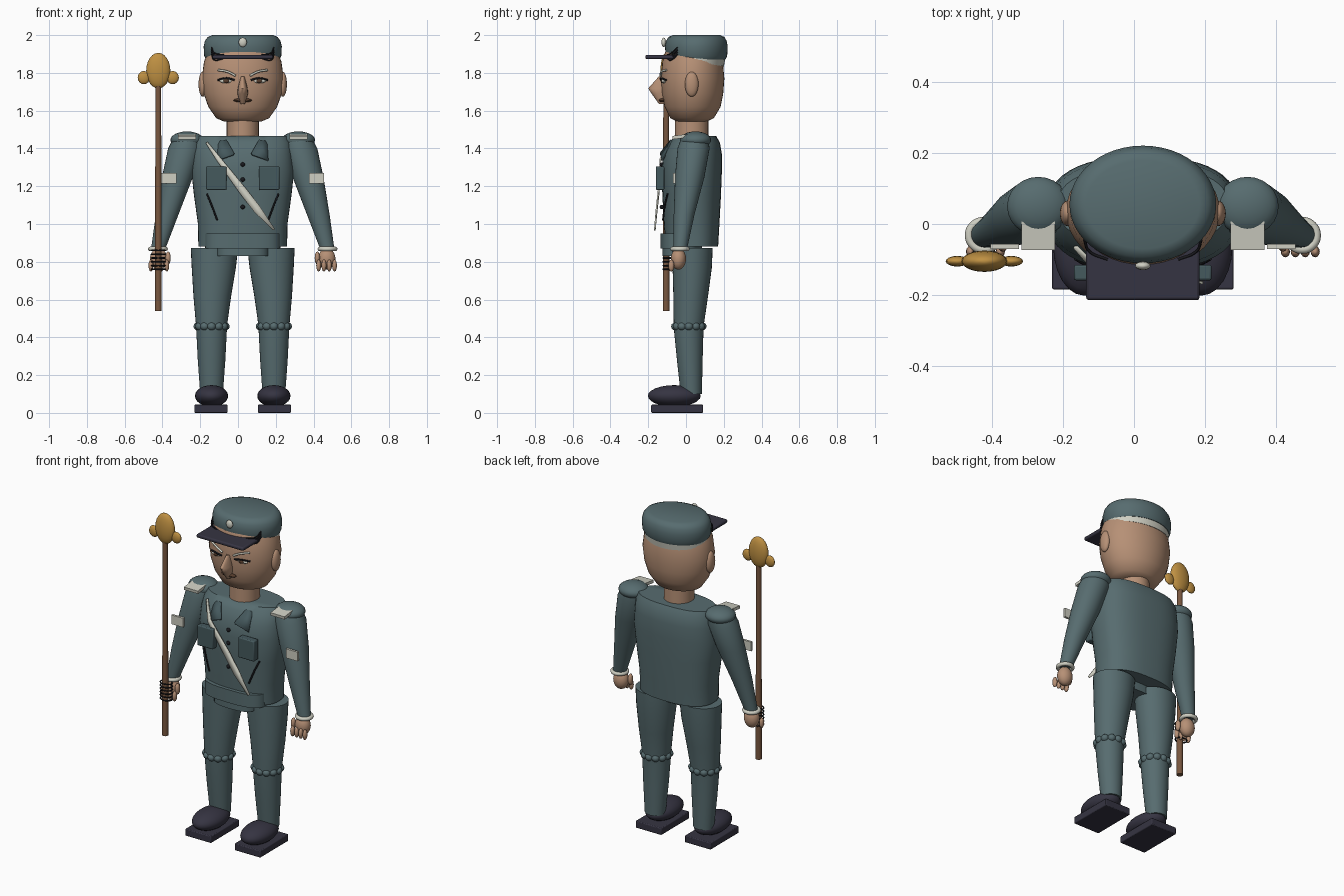
import bpy, bmesh, math
from mathutils import Vector

if bpy.data.objects.get("Cube"):
    bpy.data.objects.remove(bpy.data.objects["Cube"])

C = 0.025  # body centre line; the staff side makes the whole wider


def material(name, r, g, b):
    m = bpy.data.materials.new(name)
    m.use_nodes = True
    m.diffuse_color = (r, g, b, 1)
    bsdf = next(n for n in m.node_tree.nodes if n.type == 'BSDF_PRINCIPLED')
    bsdf.inputs["Base Color"].default_value = (r, g, b, 1)
    return m


TEAL = material("uniform_teal", .095, .15, .16)
DARK = material("dark_teal", .06, .1, .11)
SKIN = material("skin", .47, .28, .18)
WHITE = material("off_white", .62, .62, .54)
NAVY = material("shoe_navy", .036, .034, .054)
WOOD = material("staff_wood", .19, .095, .05)
GOLD = material("gold", .52, .28, .055)
BLACK = material("black", .01, .01, .013)
LIP = material("mouth_brown", .09, .045, .025)


def finish(name, bm, mat, angle=40):
    bmesh.ops.recalc_face_normals(bm, faces=bm.faces[:])
    me = bpy.data.meshes.new(name)
    bm.to_mesh(me)
    bm.free()
    me.materials.append(mat)
    me.shade_smooth()
    me.set_sharp_from_angle(angle=math.radians(angle))
    ob = bpy.data.objects.new(name, me)
    bpy.context.collection.objects.link(ob)
    return ob


def ball(name, loc, size, mat, seg=24):
    bm = bmesh.new()
    bmesh.ops.create_uvsphere(bm, u_segments=seg, v_segments=seg // 2, radius=1)
    bmesh.ops.scale(bm, vec=size, verts=bm.verts)
    ob = finish(name, bm, mat)
    ob.location = loc
    return ob


def box(name, loc, size, mat, bevel=0.0):
    bm = bmesh.new()
    bmesh.ops.create_cube(bm, size=1)
    bmesh.ops.scale(bm, vec=size, verts=bm.verts)
    ob = finish(name, bm, mat)
    ob.location = loc
    if bevel:
        mod = ob.modifiers.new("bevel", 'BEVEL')
        mod.width, mod.segments = bevel, 2
    return ob


def loft(name, sections, mat, power=2.0, n=32):
    """Stack of superellipse rings: (x, y, z, rx, ry)."""
    bm = bmesh.new()
    rings = []
    for x, y, z, rx, ry in sections:
        ring = []
        for i in range(n):
            a = math.tau * i / n
            c, s = math.cos(a), math.sin(a)
            ring.append(bm.verts.new((x + rx * math.copysign(abs(c) ** (2 / power), c),
                                      y + ry * math.copysign(abs(s) ** (2 / power), s), z)))
        rings.append(ring)
    for a, b in zip(rings, rings[1:]):
        for i in range(n):
            bm.faces.new((a[i], a[(i + 1) % n], b[(i + 1) % n], b[i]))
    bm.faces.new(rings[0])
    bm.faces.new(rings[-1])
    return finish(name, bm, mat, 50)


def strip(name, pairs, mat, thick=0.008):
    """Thin cloth strip through pairs of edge points."""
    bm = bmesh.new()
    rows = [[bm.verts.new(p) for p in pair] for pair in pairs]
    for a, b in zip(rows, rows[1:]):
        bm.faces.new((a[0], a[1], b[1], b[0]))
    ob = finish(name, bm, mat)
    mod = ob.modifiers.new("thickness", 'SOLIDIFY')
    mod.thickness, mod.offset = thick, 0
    return ob


def tube(name, points, radius, mat, closed=False):
    cu = bpy.data.curves.new(name, 'CURVE')
    cu.dimensions = '3D'
    cu.bevel_depth, cu.bevel_resolution, cu.resolution_u = radius, 2, 6
    cu.use_fill_caps = True
    sp = cu.splines.new('BEZIER')
    sp.bezier_points.add(len(points) - 1)
    for bp, p in zip(sp.bezier_points, points):
        bp.co = p
        bp.handle_left_type = bp.handle_right_type = 'AUTO'
    sp.use_cyclic_u = closed
    cu.materials.append(mat)
    ob = bpy.data.objects.new(name, cu)
    bpy.context.collection.objects.link(ob)
    return ob


def ring(name, loc, rx, ry, radius, mat):
    x, y, z = loc
    return tube(name, [(x + rx * math.cos(k * math.pi / 4), y + ry * math.sin(k * math.pi / 4), z)
                       for k in range(8)], radius, mat, True)


# Tunic, belt and hem
loft("tunic", [(C, .03, .88, .235, .14), (C, .03, 1.0, .237, .147), (C, .03, 1.15, .258, .155),
               (C, .03, 1.28, .272, .16), (C, .035, 1.37, .264, .155), (C, .045, 1.43, .256, .135),
               (C, .05, 1.465, .24, .11)], TEAL, 2.5, 48)
loft("belt", [(C, -.03, .87, .2, .105), (C, -.03, .95, .2, .105)], TEAL, 3)
loft("tunic_hem", [(C, -.02, .83, .14, .105), (C, -.02, .885, .14, .105)], TEAL, 3)
for i, z in enumerate((1.315, 1.235, 1.09)):
    ball(f"button_{i}", (C, -.128, z), (.012, .012, .012), BLACK, 12)

# Shoulder strap across the chest
across = Vector((.79, 0, .61))
path = [(-.165, -.065, 1.43, .006), (-.1, -.135, 1.34, .013), (.03, -.145, 1.17, .021),
        (.1, -.155, 1.08, .021), (.19, -.165, .97, .006)]
strip("cross_strap", [[Vector(p[:3]) - across * p[3], Vector(p[:3]) + across * p[3]] for p in path], WHITE)

# Neck and head
loft("neck", [(C, .03, 1.44, .085, .088), (C, .03, 1.58, .085, .088)], SKIN)
loft("head", [(C, .03, 1.543, .1, .08), (C, .032, 1.56, .14, .115), (C, .035, 1.62, .182, .148),
              (C, .035, 1.69, .207, .162), (C, .035, 1.77, .217, .168), (C, .035, 1.86, .205, .16),
              (C, .035, 1.91, .185, .145)], SKIN, 2, 40)
loft("nose", [(C, -.125, 1.635, .012, .018), (C, -.137, 1.69, .028, .045), (C, -.14, 1.718, .026, .06),
              (C, -.125, 1.78, .01, .02)], SKIN, 2, 16)
ball("mouth", (C, -.125, 1.655), (.05, .02, .011), LIP, 16)

# Cap: crown, band, visor and badge
loft("cap_crown", [(C, .055, 1.872, .195, .155), (C, .055, 1.89, .204, .163), (C, .055, 1.94, .207, .166),
                   (C, .055, 1.97, .2, .16), (C, .055, 1.99, .185, .148), (C, .055, 2.0, .16, .125)], TEAL, 2, 48)
band = loft("cap_band", [(0, 0, -.025, .198, .157), (0, 0, .025, .198, .157)], WHITE, 2, 48)
band.location = (C, .05, 1.885)
band.rotation_euler = (-.165, 0, 0)
box("cap_visor", (C, -.12, 1.884), (.32, .19, .022), NAVY, .008)
ball("cap_badge", (C, -.118, 1.962), (.022, .012, .025), WHITE, 16)

for s, side in ((-1, "right"), (1, "left")):
    def at(dx, y, z):
        return (C + s * dx, y, z)

    # Face details
    ball(f"{side}_ear", at(.212, .03, 1.74), (.022, .036, .066), SKIN)
    ball(f"{side}_eye", at(.087, -.117, 1.757), (.036, .013, .012), WHITE, 16)
    ball(f"{side}_iris", at(.087, -.128, 1.757), (.015, .006, .011), LIP, 12)
    tube(f"{side}_eyelid", [at(.043, -.132, 1.762), at(.085, -.134, 1.772), at(.132, -.105, 1.762)], .005, BLACK)
    tube(f"{side}_eyebrow", [at(.038, -.135, 1.785), at(.08, -.13, 1.806), at(.13, -.105, 1.815)], .006, WHITE)
    for k in range(4):
        d = .012 * k
        tube(f"{side}_cap_cord_{k}", [at(.165, -.045, 1.935 - d), at(.15, -.078, 1.905 - d),
                                      at(.1, -.1, 1.895 - d / 2)], .004, BLACK)

    # Arm, cuff and hand
    loft(f"{side}_sleeve", [at(.447, -.03, .87) + (.038, .036), at(.4, -.01, 1.05) + (.06, .055),
                            at(.345, .02, 1.25) + (.082, .078), at(.305, .04, 1.4) + (.09, .085),
                            at(.295, .045, 1.45) + (.075, .072)], TEAL)
    ball(f"{side}_shoulder", at(.295, .05, 1.445), (.088, .083, .045), TEAL)
    ring(f"{side}_cuff", at(.449, -.032, .868), .041, .04, .012, WHITE)
    ball(f"{side}_palm", at(.445, -.04, .815), (.046, .04, .057), SKIN)
    for k in range(4):
        ball(f"{side}_finger_{k}", at(.402 + .028 * k, -.078, .78), (.013, .016, .032), SKIN, 12)
    ball(f"{side}_thumb", at(.395, -.06, .82), (.014, .018, .035), SKIN, 12)

    # Insignia, pockets and lapels
    plate = box(f"{side}_epaulette", at(.295, -.032, 1.462), (.095, .08, .018), WHITE)
    plate.rotation_euler = (.12, 0, 0)
    box(f"{side}_armband", at(.39, -.063, 1.242), (.08, .014, .056), WHITE)
    box(f"{side}_chest_pocket", at(.14, -.137, 1.243), (.108, .044, .125), DARK, .006)
    tube(f"{side}_slash_pocket", [at(.19, -.098, 1.16), at(.165, -.112, 1.1), at(.135, -.122, 1.02)], .005, BLACK)
    strip(f"{side}_lapel", [[at(.045, -.135, 1.375), at(.05, -.133, 1.365)],
                            [at(.085, -.08, 1.445), at(.135, -.125, 1.335)],
                            [at(.12, -.072, 1.44), at(.13, -.085, 1.42)]], DARK)

    # Trouser leg with a gathered knee band
    loft(f"{side}_trouser_leg", [at(.165, .028, .1) + (.06, .056), at(.165, .02, .28) + (.073, .068),
                                 at(.165, .015, .42) + (.08, .077), at(.165, .015, .47) + (.083, .08),
                                 at(.161, .025, .62) + (.1, .092), at(.153, .033, .77) + (.117, .104),
                                 at(.15, .035, .872) + (.125, .106)], TEAL)
    for k in range(12):
        a = math.tau * k / 12
        ball(f"{side}_knee_gather_{k}", at(.165 + .072 * math.cos(a), .015 + .07 * math.sin(a), .458),
             (.024, .024, .022), TEAL, 12)

    # Shoe
    box(f"{side}_sole", at(.168, -.047, .022), (.176, .275, .043), NAVY, .005)
    ball(f"{side}_shoe", at(.165, -.062, .09), (.088, .14, .057), NAVY)

# Ceremonial staff with gold head and grip binding
SX, SY = -.422, -.105
loft("staff", [(SX, SY, .54, .018, .018), (SX, SY, 1.74, .015, .015)], WOOD, 2, 20)
ball("staff_head", (SX, SY, 1.812), (.064, .03, .094), GOLD)
for s, side in ((-1, "right"), (1, "left")):
    ball(f"staff_{side}_knob", (SX + s * .076, SY, 1.775), (.033, .015, .035), GOLD, 16)
for k in range(6):
    ring(f"grip_binding_{k}", (SX, SY + .01, .76 + .02 * k), .036, .026, .004, BLACK)
